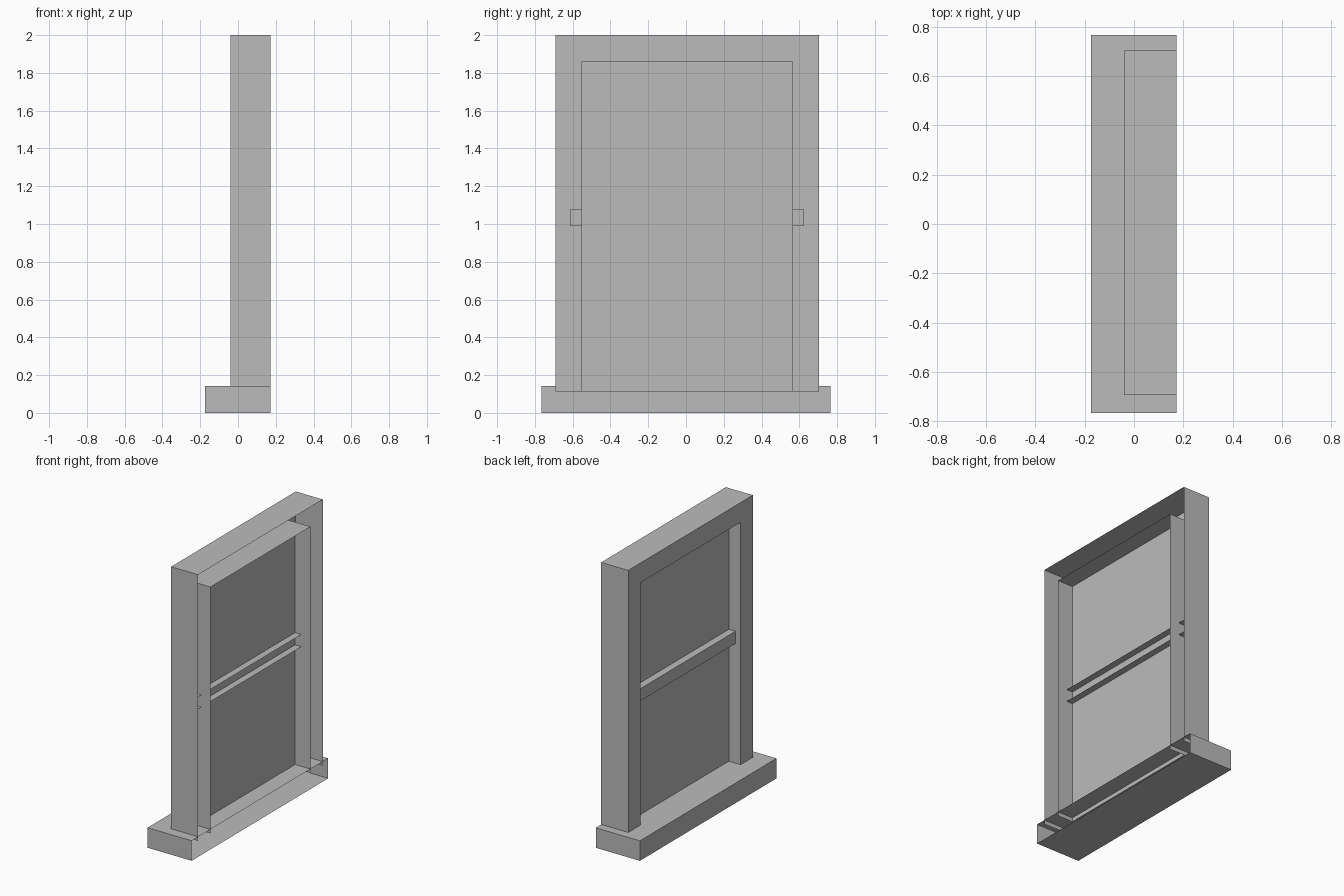
import bpy, bmesh
from mathutils import Vector

cube = bpy.data.objects.get("Cube")
if cube:
    bpy.data.objects.remove(cube, do_unlink=True)

grey = bpy.data.materials.new("plain grey")
grey.use_nodes = True
COLOUR = (0.5, 0.5, 0.5, 1)
grey.diffuse_color = COLOUR
grey.node_tree.nodes["Principled BSDF"].inputs["Base Color"].default_value = COLOUR

BACK = 0.172      # open wall side
FACE = -0.04      # outer face of the casing
MID = 0.006       # casing centre across the width
BASE = 0.113


def finish(name, bm):
    mesh = bpy.data.meshes.new(name)
    bm.to_mesh(mesh)
    bm.free()
    mesh.materials.append(grey)
    obj = bpy.data.objects.new(name, mesh)
    bpy.context.collection.objects.link(obj)
    return obj


def open_box(name, low, high):
    """Box between two corners, without its +x face."""
    low, high = Vector(low), Vector(high)
    bm = bmesh.new()
    bmesh.ops.create_cube(bm, size=1)
    bmesh.ops.scale(bm, vec=high - low, verts=bm.verts)
    bmesh.ops.translate(bm, vec=(low + high) / 2, verts=bm.verts)
    bm.normal_update()
    back = [f for f in bm.faces if f.normal.x > 0.9]
    bmesh.ops.delete(bm, geom=back, context='FACES')
    return finish(name, bm)


def arch(bm, x, half, top):
    """Row of points up one jamb, over the head and down the other."""
    path = [(-half, BASE), (-half, top), (half, top), (half, BASE)]
    return [bm.verts.new((x, MID + y, z)) for y, z in path]


# Casing: outer sides, front band and inner reveals, hollow at the back
bm = bmesh.new()
rows = [arch(bm, BACK, 0.698, 2.0), arch(bm, FACE, 0.698, 2.0),
        arch(bm, FACE, 0.56, 1.86), arch(bm, BACK, 0.56, 1.86)]
for a, b in zip(rows, rows[1:]):
    for i in range(3):
        bm.faces.new((a[i], a[i + 1], b[i + 1], b[i]))
bm.normal_update()
if next(f for f in bm.faces if abs(f.normal.x) > 0.9).normal.x > 0:
    bmesh.ops.reverse_faces(bm, faces=bm.faces)
finish("window_casing", bm)

# Single pane sheet
bm = bmesh.new()
pane = arch(bm, 0.052, 0.56, 1.86)
bm.faces.new(pane)
bm.normal_update()
if bm.faces[:][0].normal.x > 0:
    bmesh.ops.reverse_faces(bm, faces=bm.faces)
finish("window_pane", bm)

# Sill and the rail across the middle of the pane
open_box("window_sill", (-0.174, -0.765, 0), (BACK, 0.765, 0.142))
open_box("middle_rail", (0.0, MID - 0.62, 0.99), (0.10, MID + 0.62, 1.077))
